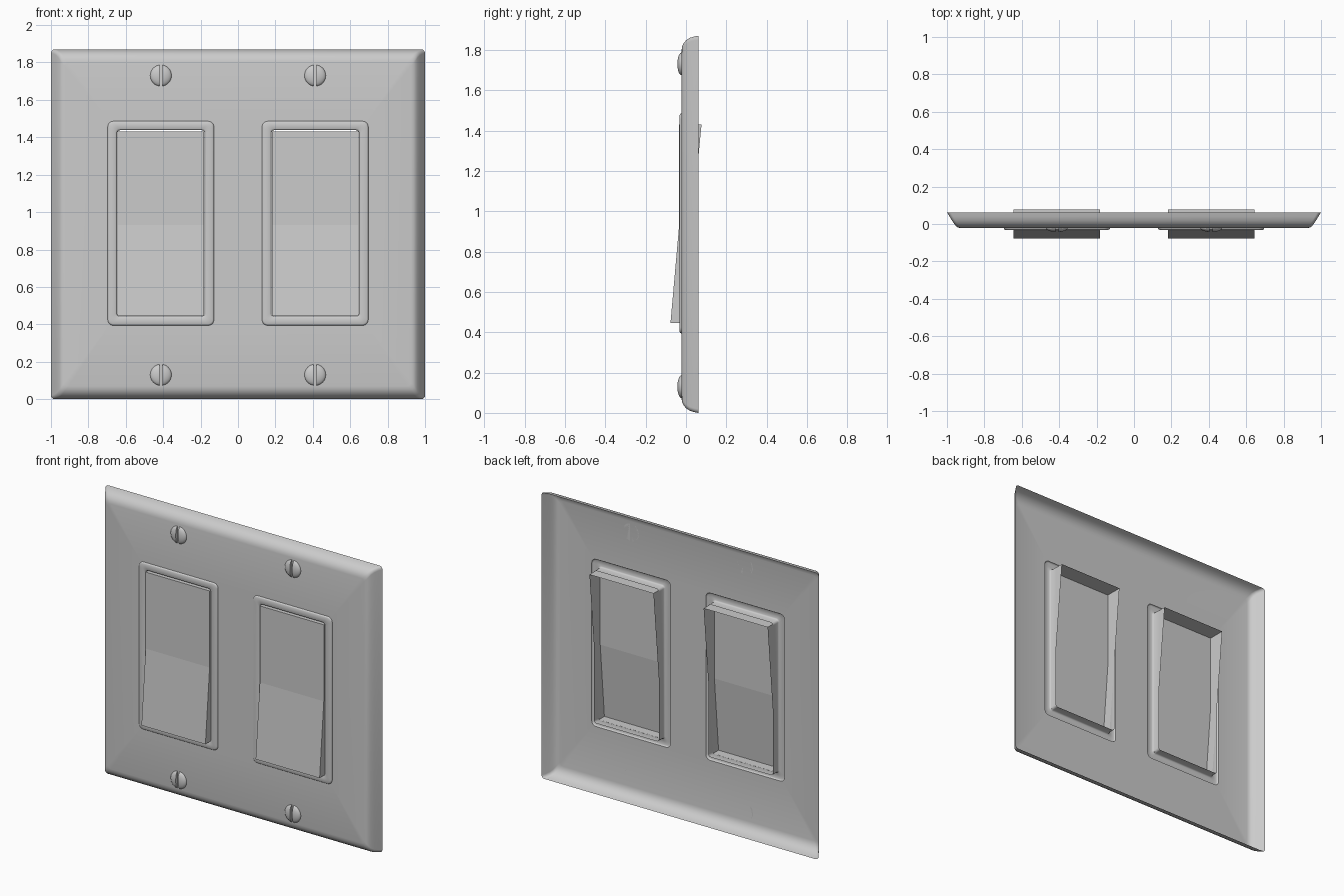
import bpy, bmesh
from math import sin, cos, pi

if "Cube" in bpy.data.objects:
    bpy.data.objects.remove(bpy.data.objects["Cube"])

GANG_X = 0.4125
PLATE_H = 1.87
CZ = PLATE_H / 2


def rounded_ring(bm, cx, cz, hw, hh, r, y, seg=5):
    """Rounded rectangle of verts, counter-clockwise seen from the front."""
    ring = []
    for k, (sx, sz) in enumerate([(1, 1), (-1, 1), (-1, -1), (1, -1)]):
        for i in range(seg + 1):
            a = pi / 2 * (k + i / seg)
            ring.append(bm.verts.new((cx + sx * (hw - r) + r * cos(a), y,
                                      cz + sz * (hh - r) + r * sin(a))))
    return ring


def bridge(bm, a, b):
    n = len(a)
    for i in range(n):
        j = (i + 1) % n
        bm.faces.new((a[i], a[j], b[j], b[i]))


def loop_edges(bm, ring):
    out = []
    for i, v in enumerate(ring):
        pair = (v, ring[(i + 1) % len(ring)])
        out.append(bm.edges.get(pair) or bm.edges.new(pair))
    return out


def finish(bm, name, angle=30):
    me = bpy.data.meshes.new(name)
    bm.to_mesh(me)
    bm.free()
    ob = bpy.data.objects.new(name, me)
    bpy.context.collection.objects.link(ob)
    bpy.ops.object.select_all(action='DESELECT')
    ob.select_set(True)
    bpy.context.view_layer.objects.active = ob
    bpy.ops.object.shade_smooth_by_angle(angle=angle * pi / 180)
    return ob


# Wall plate: open-backed shell with rolled rim and two openings
def make_plate():
    bm = bmesh.new()
    # (side inset, top/bottom inset, depth)
    profile = [(0, 0, 0.062), (0.014, 0.004, 0.04), (0.027, 0.011, 0.018),
               (0.039, 0.023, 0.0), (0.049, 0.038, -0.012),
               (0.06, 0.053, -0.019), (0.075, 0.07, -0.022)]
    rings = [rounded_ring(bm, 0, CZ, 1 - dx, CZ - dz, 0.02, y)
             for dx, dz, y in profile]
    for a, b in zip(rings, rings[1:]):
        bridge(bm, a, b)
    edges = loop_edges(bm, rings[-1])
    for s in (-1, 1):
        edges += loop_edges(bm, rounded_ring(bm, s * GANG_X, 0.94, 0.284, 0.546, 0.03, -0.022))
    bmesh.ops.triangle_fill(bm, edges=edges, use_beauty=True, normal=(0, -1, 0))
    finish(bm, "wall_plate")


# Raised surround: lip, flat face and inner wall
def make_frame(cx, side):
    bm = bmesh.new()
    # (half width, half height, corner radius, depth)
    profile = [(0.284, 0.546, 0.03, -0.022), (0.282, 0.544, 0.029, -0.028),
               (0.276, 0.538, 0.025, -0.031), (0.243, 0.506, 0.022, -0.031),
               (0.237, 0.501, 0.018, -0.028), (0.234, 0.498, 0.016, -0.022),
               (0.234, 0.498, 0.016, 0.025)]
    rings = [rounded_ring(bm, cx, 0.94, hw, hh, r, y) for hw, hh, r, y in profile]
    for a, b in zip(rings, rings[1:]):
        bridge(bm, a, b)
    finish(bm, "surround_" + side, 50)


# Rocker paddle: open-backed tilted wedge, lower half pressed out
def make_paddle(cx, side):
    bm = bmesh.new()
    profile = [(0.077, 1.43), (-0.034, 1.43), (-0.034, 0.93),
               (-0.077, 0.445), (-0.018, 0.445)]
    left, right = [[bm.verts.new((cx + s * 0.231, y, z)) for y, z in profile]
                   for s in (-1, 1)]
    for i in range(len(profile) - 1):
        bm.faces.new((left[i], left[i + 1], right[i + 1], right[i]))
    bm.faces.new(left[::-1])
    bm.faces.new(right)
    finish(bm, "rocker_" + side, 2)


# Domed screw head with a vertical slot: two half caps
def make_screw(cx, cz, name):
    bm = bmesh.new()
    for s in (-1, 1):
        part = bmesh.new()
        bmesh.ops.create_uvsphere(part, u_segments=32, v_segments=16, radius=1)
        for v in part.verts:
            x, y, z = v.co
            v.co = (x * 0.057, -z * 0.021, y * 0.057)
        for co, no in (((0, 0, 0), (0, 1, 0)), ((s * 0.008, 0, 0), (-s, 0, 0))):
            cut = bmesh.ops.bisect_plane(part, geom=part.verts[:] + part.edges[:] + part.faces[:],
                                         plane_co=co, plane_no=no, clear_outer=True)
            rim = [e for e in part.edges if e.is_boundary]
            bmesh.ops.holes_fill(part, edges=rim)
        bmesh.ops.recalc_face_normals(part, faces=part.faces[:])
        bmesh.ops.translate(part, verts=part.verts[:], vec=(cx, -0.022, cz))
        me = bpy.data.meshes.new("half")
        part.to_mesh(me)
        part.free()
        bm.from_mesh(me)
        bpy.data.meshes.remove(me)
    finish(bm, name)


make_plate()
for s, side in ((-1, "left"), (1, "right")):
    make_frame(s * GANG_X, side)
    make_paddle(s * GANG_X, side)
    for z, level in ((0.13, "lower"), (1.73, "upper")):
        make_screw(s * GANG_X, z, f"screw_{level}_{side}")
